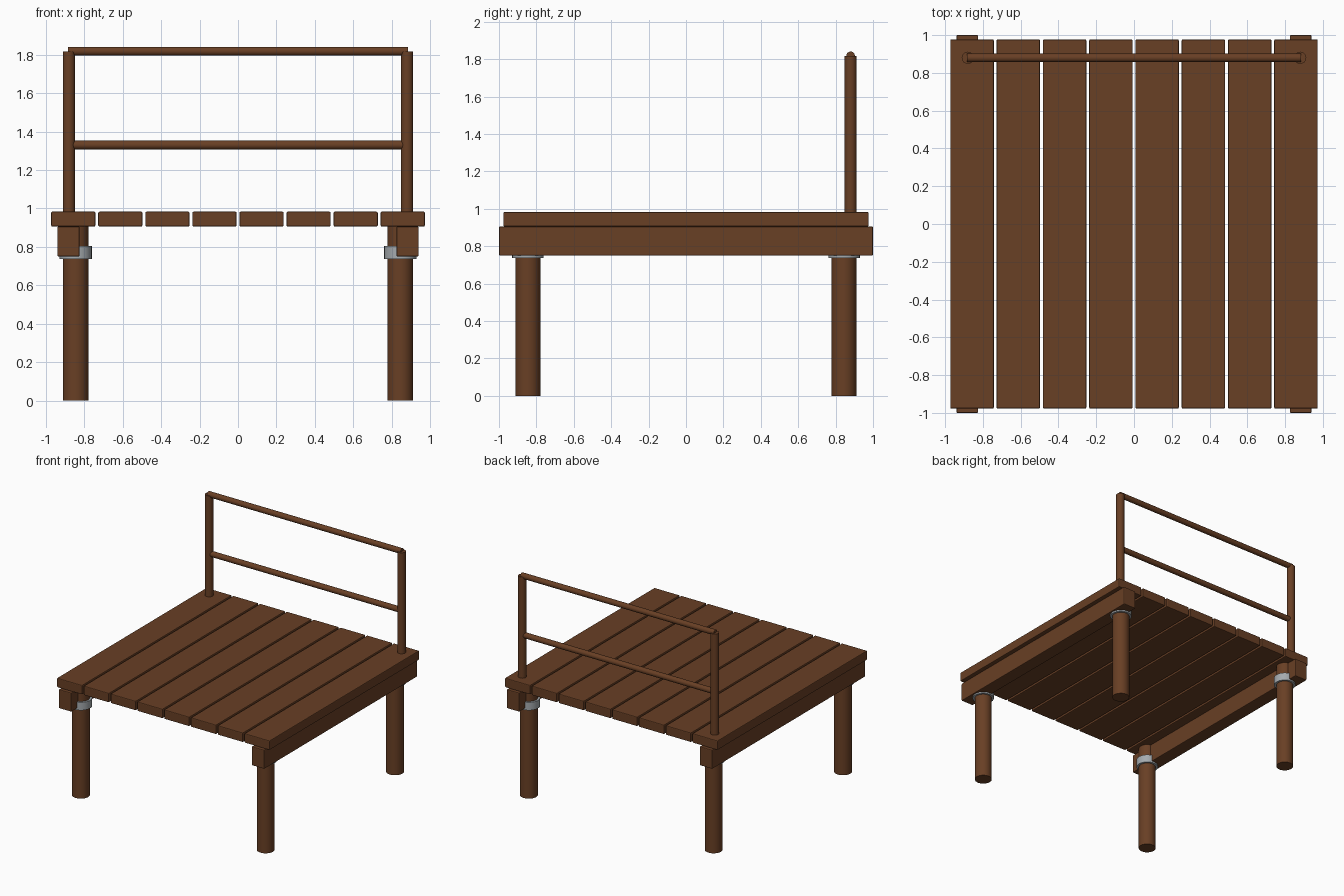
import bpy
from math import radians

cube = bpy.data.objects.get("Cube")
if cube:
    bpy.data.objects.remove(cube, do_unlink=True)


def material(name, rgb):
    mat = bpy.data.materials.new(name)
    mat.use_nodes = True
    mat.diffuse_color = (*rgb, 1)
    mat.node_tree.nodes["Principled BSDF"].inputs["Base Color"].default_value = (*rgb, 1)
    return mat


wood = material("brown wood", (0.14, 0.05, 0.018))
metal = material("grey metal", (0.38, 0.41, 0.43))


def box(name, low, high, mat=wood):
    bpy.ops.mesh.primitive_cube_add(size=1, location=[(a + b) / 2 for a, b in zip(low, high)])
    obj = bpy.context.object
    obj.name = name
    obj.scale = [b - a for a, b in zip(low, high)]
    bpy.ops.object.transform_apply(location=False, rotation=False, scale=True)
    bevel = obj.modifiers.new("soft edges", "BEVEL")
    bevel.width = 0.006
    bevel.segments = 2
    obj.data.materials.append(mat)
    return obj


def rod(name, centre, radius, length, mat=wood, along_x=False):
    turn = (0, radians(90), 0) if along_x else (0, 0, 0)
    bpy.ops.mesh.primitive_cylinder_add(vertices=32, radius=radius, depth=length,
                                        location=centre, rotation=turn)
    obj = bpy.context.object
    obj.name = name
    obj.data.materials.append(mat)
    bpy.ops.object.shade_smooth_by_angle(angle=radians(35))
    return obj


# Deck boards
pitch, width = 0.245, 0.23
for i in range(8):
    x = (i - 3.5) * pitch
    box(f"deck_board_{i + 1}", (x - width / 2, -0.977, 0.906), (x + width / 2, 0.977, 0.983))

for side, sx in (("left", 1), ("right", -1)):
    # Side beam
    inner, outer = sorted((sx * 0.825, sx * 0.94))
    box(f"{side}_beam", (inner, -1, 0.75), (outer, 1, 0.906))

    # Legs with metal collars
    for end, sy in (("front", -1), ("back", 1)):
        x, y = sx * 0.845, sy * 0.845
        rod(f"{end}_{side}_leg", (x, y, 0.453), 0.067, 0.906)
        rod(f"{end}_{side}_collar", (x, y, 0.771), 0.084, 0.066, metal)

    # Railing post
    rod(f"{side}_railing_post", (sx * 0.88, 0.88, 1.4), 0.032, 0.836)

# Railing bars
rod("top_rail", (0, 0.88, 1.818), 0.023, 1.77, along_x=True)
rod("middle_rail", (0, 0.88, 1.33), 0.023, 1.74, along_x=True)
